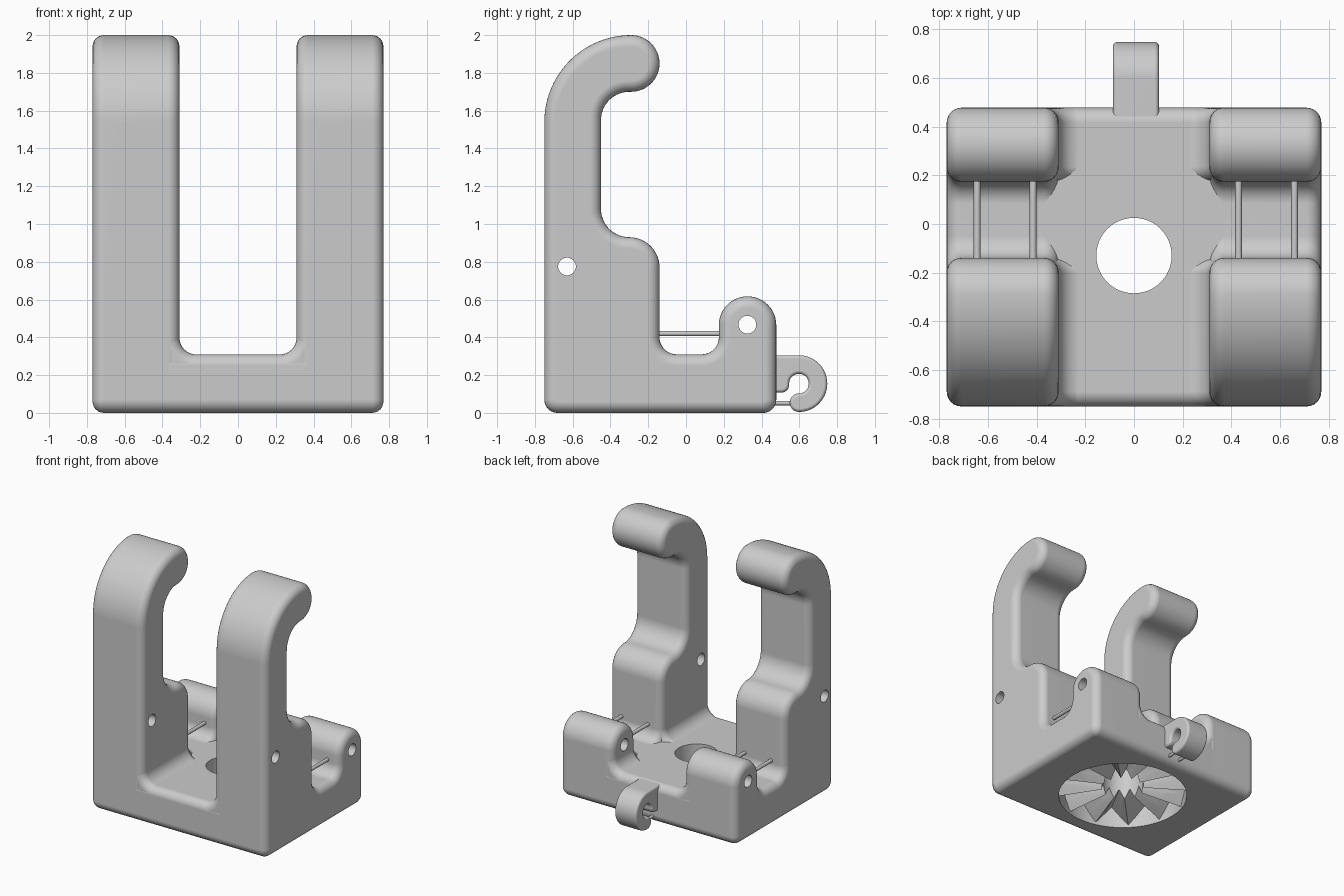
import bpy, bmesh, math
from mathutils import Vector, Matrix

cube = bpy.data.objects.get("Cube")
if cube:
    bpy.data.objects.remove(cube)

GREY = (0.6, 0.6, 0.6, 1.0)
grey = bpy.data.materials.new("plain_grey")
grey.use_nodes = True
grey.diffuse_color = GREY
for node in grey.node_tree.nodes:
    if node.type == 'BSDF_PRINCIPLED':
        node.inputs["Base Color"].default_value = GREY


def arc(cx, cy, r, start, end, steps=10):
    angles = [math.radians(start + (end - start) * i / steps) for i in range(steps + 1)]
    return [(cx + r * math.cos(a), cy + r * math.sin(a)) for a in angles]


def clean(points):
    """Drop repeated points and make the outline counter-clockwise."""
    out = []
    for p in map(Vector, points):
        if not out or (p - out[-1]).length > 1e-4:
            out.append(p)
    if (out[0] - out[-1]).length < 1e-4:
        out.pop()
    area = sum(a.x * b.y - b.x * a.y for a, b in zip(out, out[1:] + out[:1]))
    return out if area > 0 else out[::-1]


def inset(points, d):
    out = []
    for i, p in enumerate(points):
        a = (p - points[i - 1]).normalized()
        b = (points[(i + 1) % len(points)] - p).normalized()
        n1, n2 = Vector((-a.y, a.x)), Vector((-b.y, b.x))
        out.append(p + (n1 + n2) * d / max(1 + n1.dot(n2), 0.3))
    return out


def make_object(name, bm):
    bmesh.ops.recalc_face_normals(bm, faces=bm.faces)
    mesh = bpy.data.meshes.new(name)
    bm.to_mesh(mesh)
    bm.free()
    mesh.materials.append(grey)
    obj = bpy.data.objects.new(name, mesh)
    bpy.context.collection.objects.link(obj)
    return obj


def skin(name, rings):
    """Join point rings into a closed solid."""
    bm = bmesh.new()
    rows = [[bm.verts.new(p) for p in ring] for ring in rings]
    count = len(rows[0])
    for low, high in zip(rows, rows[1:]):
        for i in range(count):
            j = (i + 1) % count
            bm.faces.new((low[i], low[j], high[j], high[i]))
    bm.faces.new(rows[0][::-1])
    bm.faces.new(rows[-1])
    return make_object(name, bm)


def slab(name, outline, axis, t0, t1, r=0.0, steps=6):
    """Extrude an outline along x or y with rounded rims."""
    outline = clean(outline)
    place = {'X': lambda p, t: (t, p.x, p.y), 'Y': lambda p, t: (p.x, t, p.y)}[axis]
    if r:
        rim = [(r * (1 - math.cos(a)), r * (1 - math.sin(a)))
               for a in (math.pi / 2 * i / steps for i in range(steps + 1))]
        levels = [(t0 + t, d) for t, d in rim] + [(t1 - t, d) for t, d in rim[::-1]]
    else:
        levels = [(t0, 0), (t1, 0)]
    return skin(name, [[place(p, t) for p in inset(outline, d)] for t, d in levels])


def rod(name, x, y0, y1, z, r):
    return slab(name, arc(x, z, r, 0, 360, 12), 'Y', y0, y1)


def select_only(obj):
    bpy.ops.object.select_all(action='DESELECT')
    obj.select_set(True)
    bpy.context.view_layer.objects.active = obj


def cut(obj, cutter):
    select_only(obj)
    mod = obj.modifiers.new("cut", 'BOOLEAN')
    mod.operation = 'DIFFERENCE'
    mod.solver = 'EXACT'
    mod.object = cutter
    bpy.ops.object.modifier_apply(modifier=mod.name)


# Cutter for the toothed recess underneath and the round hole above it
TEETH, PER_TOOTH = 12, 4
COUNT = TEETH * PER_TOOTH


def cutter_ring(r, z, wave):
    ring = []
    for i in range(COUNT):
        a = 2 * math.pi * i / COUNT
        tri = abs(i % PER_TOOTH - PER_TOOTH / 2) / (PER_TOOTH / 2)
        ring.append((r * math.cos(a), -0.13 + r * math.sin(a), z + wave * tri))
    return ring


recess = skin("recess_cutter", [cutter_ring(0.475, -0.05, 0), cutter_ring(0.475, 0.02, 0.15),
                                cutter_ring(0.155, 0.06, 0.08), cutter_ring(0.155, 0.6, 0)])
bm = bmesh.new()
bm.from_mesh(recess.data)
bmesh.ops.triangulate(bm, faces=bm.faces)
bm.to_mesh(recess.data)
bm.free()
pin_holes = [slab("pin_hole_cutter", arc(y, z, 0.047, 0, 360, 32), 'X', -1, 1)
             for y, z in ((-0.63, 0.775), (0.325, 0.467))]
cutters = [recess] + pin_holes
for c in cutters:
    c.hide_render = True

parts = []

# Hooked side arms, each with its rear lug
arm_outline = (arc(-0.68, 0.07, 0.07, 180, 270) + arc(0.408, 0.07, 0.07, 270, 360)
               + arc(0.326, 0.465, 0.152, 0, 180, 24) + arc(0.084, 0.40, 0.09, 0, -90)
               + arc(-0.05, 0.40, 0.09, -90, -180) + arc(-0.30, 0.77, 0.16, 0, 90, 14)
               + arc(-0.30, 1.08, 0.15, -90, -180, 14) + arc(-0.30, 1.55, 0.15, 180, 90, 14)
               + arc(-0.29, 1.85, 0.15, -90, 90, 24) + arc(-0.29, 1.54, 0.46, 90, 180, 24))
for side, x0, x1 in (("left", 0.31, 0.77), ("right", -0.77, -0.31)):
    arm = slab(side + "_arm", arm_outline, 'X', x0, x1, 0.06)
    for c in cutters:
        cut(arm, c)
    parts.append(arm)

# Base plate between the arms
base_outline = (arc(-0.68, 0.07, 0.07, 180, 270) + arc(0.408, 0.07, 0.07, 270, 360)
                + arc(0.418, 0.25, 0.06, 0, 90) + arc(-0.69, 0.25, 0.06, 90, 180))
base = slab("base_plate", base_outline, 'X', -0.37, 0.37)
cut(base, recess)
parts.append(base)

# Coved corners where the arms and lugs rise from the base
cove = [(0.10, 0.12), (0.10, 0.309)] + arc(0.22, 0.399, 0.09, -90, 0) + [(0.40, 0.399), (0.40, 0.12)]
for side, s in (("left", 1), ("right", -1)):
    for place, y0, y1 in (("front", -0.749, -0.141), ("rear", 0.175, 0.477)):
        piece = slab(f"{side}_{place}_cove", [(s * x, z) for x, z in cove], 'Y', y0, y1, 0.06)
        cut(piece, recess)
        parts.append(piece)

# Rear hook
hook_outline = ([(0.40, 0.305)] + arc(0.598, 0.155, 0.15, 90, -90, 28)
                + arc(0.598, 0.054, 0.049, 270, 90, 12) + arc(0.598, 0.155, 0.052, -90, 180, 24)
                + arc(0.506, 0.148, 0.04, 0, -90, 8) + [(0.40, 0.108)])
parts.append(slab("rear_hook", hook_outline, 'X', -0.087, 0.103, 0.018, 4))

# Thin rods between arms and lugs, and below the hook
for i, x in enumerate((-0.645, -0.415, 0.43, 0.66)):
    parts.append(rod(f"side_rod_{i + 1}", x, -0.2, 0.22, 0.42, 0.014))
for i, x in enumerate((-0.04, 0.055)):
    parts.append(rod(f"hook_rod_{i + 1}", x, 0.44, 0.57, 0.052, 0.012))

for c in cutters:
    bpy.data.objects.remove(c)

for obj in parts:
    select_only(obj)
    bpy.ops.object.shade_smooth_by_angle(angle=math.radians(32))
    weighted = obj.modifiers.new("weighted_normals", 'WEIGHTED_NORMAL')
    weighted.keep_sharp = True
